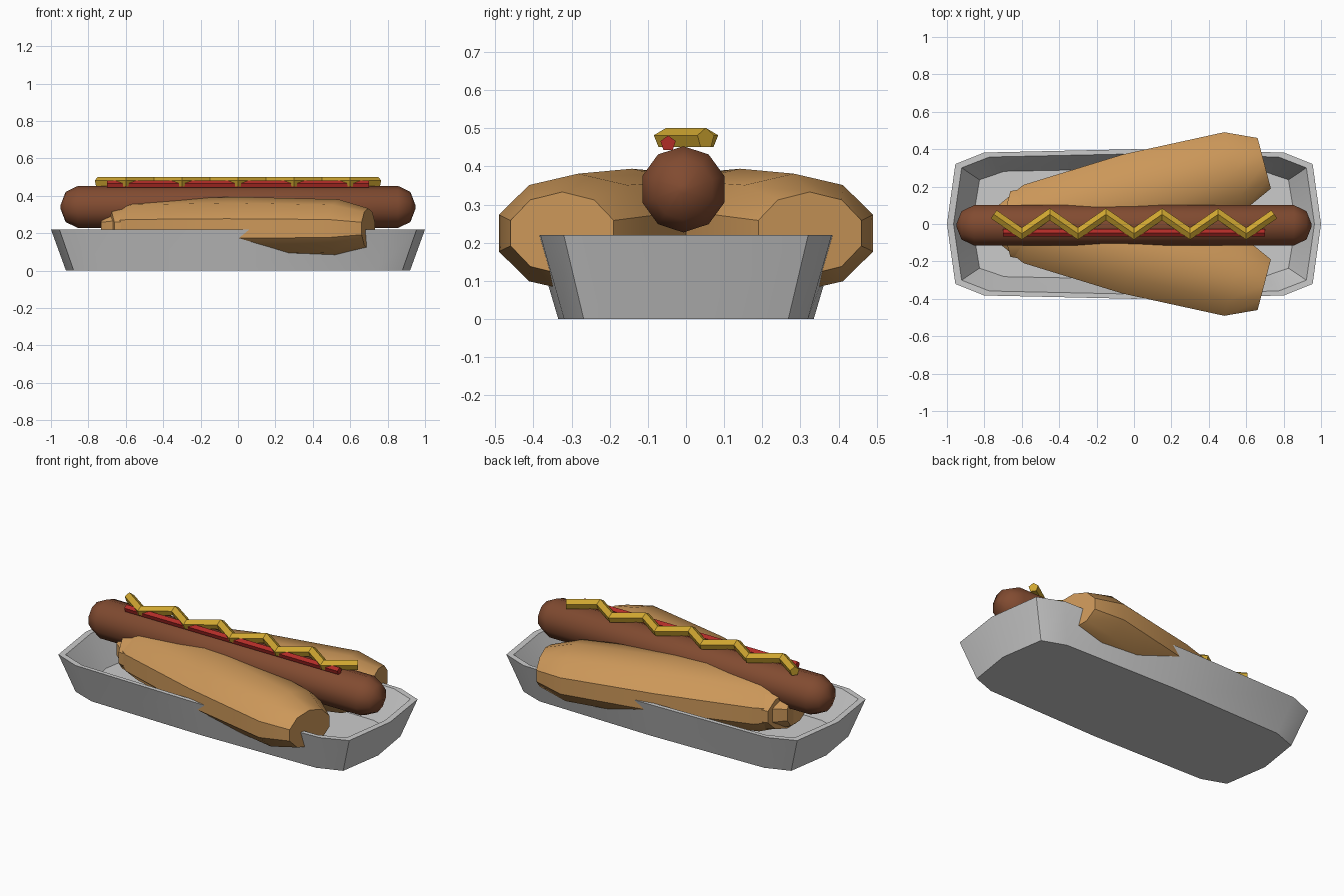
import bpy, bmesh, math
from mathutils import Vector, Matrix

if "Cube" in bpy.data.objects:
    bpy.data.objects.remove(bpy.data.objects["Cube"])


def material(name, rgb):
    m = bpy.data.materials.new(name)
    m.diffuse_color = (*rgb, 1)
    m.use_nodes = True
    m.node_tree.nodes["Principled BSDF"].inputs["Base Color"].default_value = m.diffuse_color
    return m


def loft(name, rings, mat=None, angle=40):
    """Skin a list of equal-sized rings and cap both ends."""
    bm = bmesh.new()
    rows = [[bm.verts.new(p) for p in ring] for ring in rings]
    n = len(rows[0])
    for a, b in zip(rows, rows[1:]):
        for i in range(n):
            j = (i + 1) % n
            bm.faces.new((a[i], a[j], b[j], b[i]))
    bm.faces.new(rows[0])
    bm.faces.new(rows[-1])
    bmesh.ops.recalc_face_normals(bm, faces=bm.faces[:])
    me = bpy.data.meshes.new(name)
    bm.to_mesh(me)
    bm.free()
    ob = bpy.data.objects.new(name, me)
    bpy.context.collection.objects.link(ob)
    if mat:
        me.materials.append(mat)
    bpy.ops.object.select_all(action='DESELECT')
    bpy.context.view_layer.objects.active = ob
    ob.select_set(True)
    bpy.ops.object.shade_smooth_by_angle(angle=math.radians(angle))
    return ob


def section(x, w, h, sides=10):
    """Elliptical cross-section across the x axis with a vertex on top."""
    return [Vector((x, w * math.sin(t), h * math.cos(t)))
            for t in (2 * math.pi * i / sides for i in range(sides))]


def rounded_ring(a, b, z, p=0.32):
    """Twelve-sided superellipse outline."""
    def se(v):
        return math.copysign(abs(v) ** p, v) if abs(v) > 1e-6 else 0
    return [Vector((a * se(math.cos(t)), b * se(math.sin(t)), z))
            for t in (math.pi * i / 6 for i in range(12))]


def sauce(name, pts, r, mat):
    """Five-sided mitred tube along a path of (x, y) at constant height."""
    pts = [Vector(p) for p in pts]
    rings = []
    for i, p in enumerate(pts):
        d0 = (p - pts[i - 1]).normalized() if i else None
        d1 = (pts[i + 1] - p).normalized() if i < len(pts) - 1 else None
        d0, d1 = d0 or d1, d1 or d0
        t = (d0 + d1).normalized()
        side = Vector((-t.y, t.x, 0)) / t.dot(d1)
        rings.append([p + side * v.y + Vector((0, 0, v.z))
                      for v in section(0, r, r, 5)])
    return loft(name, rings, mat, 30)


bread = material("bread", (0.60, 0.31, 0.10))
meat = material("meat", (0.22, 0.07, 0.03))
yellow = material("yellow_sauce", (0.62, 0.38, 0.03))
red = material("red_sauce", (0.44, 0.025, 0.02))

# Paper tray with sloping walls
loft("tray", [rounded_ring(0.92, 0.335, 0), rounded_ring(1, 0.4, 0.22),
              rounded_ring(0.965, 0.375, 0.22), rounded_ring(0.865, 0.295, 0.04)])

# Two bun halves, opened like a V
for name, s in (("bun_back", 1), ("bun_front", -1)):
    place = (Matrix.Translation((0, 0.142 * s, 0.225))
             @ Matrix.Rotation(s * math.radians(14.7), 4, 'Z'))
    stations = [(-0.72, 0.147, 0.108), (-0.555, 0.226, 0.156), (0, 0.25, 0.169),
                (0.555, 0.226, 0.156), (0.72, 0.147, 0.108)]
    loft(name, [[place @ v for v in section(*st)] for st in stations], bread)

# Sausage with rounded ends
half = [(0.855, 0.113), (0.922, 0.08), (0.948, 0.012)]
profile = [(-x, r) for x, r in reversed(half)] + half
loft("sausage", [[v + Vector((0, -0.007, 0.34)) for v in section(x, r, r)]
                 for x, r in profile], meat, 60)

# Straight ketchup line and zigzag mustard
sauce("ketchup", [(-0.7, -0.047, 0.46), (0.7, -0.047, 0.46)], 0.021, red)
sauce("mustard", [(-0.75 + 0.15 * i, 0.052 * (-1) ** i, 0.473) for i in range(11)],
      0.028, yellow)
